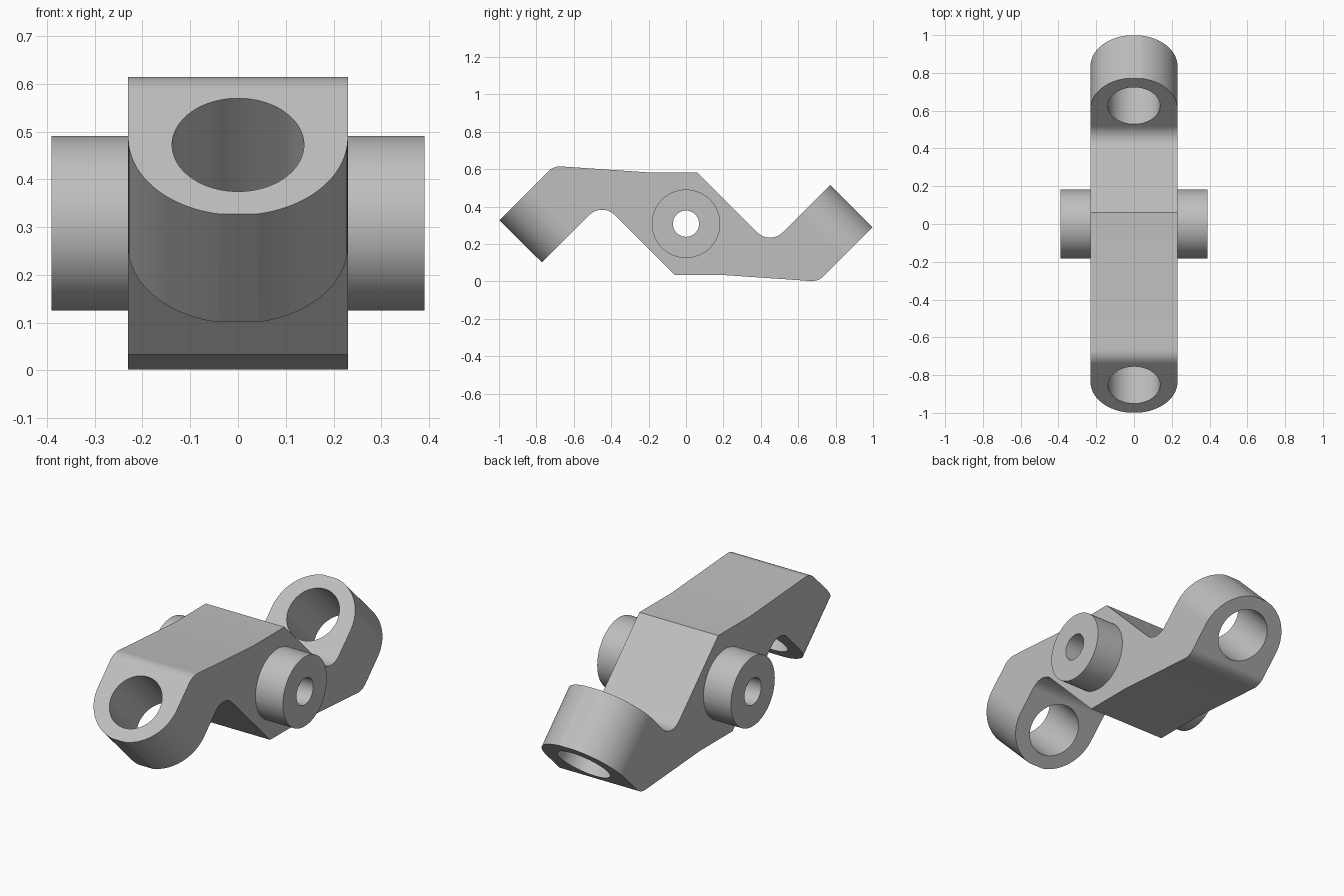
import bpy, bmesh, math
from mathutils import Vector

cube = bpy.data.objects.get("Cube")
if cube:
    bpy.data.objects.remove(cube, do_unlink=True)

MID = 0.308            # height of the pivot, centre of the half-turn symmetry
HALF_WIDTH = 0.23
X = Vector((1, 0, 0))
ALONG = Vector((0, 1, 1)).normalized()     # from front tip to back tip
BORE = Vector((0, 1, -1)).normalized()     # axis of the eye holes
CENTRE = Vector((0, 0, MID))

metal = bpy.data.materials.new("grey metal")
metal.use_nodes = True
grey = (0.52, 0.52, 0.52, 1)
metal.diffuse_color = grey
metal.node_tree.nodes["Principled BSDF"].inputs["Base Color"].default_value = grey


def prism(name, outline, depth):
    """Solid made by sweeping a closed outline along a vector, both ways."""
    bm = bmesh.new()
    face = bm.faces.new([bm.verts.new(p - depth) for p in outline])
    swept = bmesh.ops.extrude_face_region(bm, geom=[face])["geom"]
    verts = [v for v in swept if isinstance(v, bmesh.types.BMVert)]
    bmesh.ops.translate(bm, verts=verts, vec=depth * 2)
    bmesh.ops.recalc_face_normals(bm, faces=bm.faces)
    mesh = bpy.data.meshes.new(name)
    bm.to_mesh(mesh)
    bm.free()
    mesh.materials.append(metal)
    obj = bpy.data.objects.new(name, mesh)
    bpy.context.collection.objects.link(obj)
    return obj


def arc(centre, u, v, radius, start, end, steps):
    angles = [start + (end - start) * i / steps for i in range(steps + 1)]
    return [centre + (u * math.cos(a) + v * math.sin(a)) * radius for a in angles]


def rod(name, centre, axis, radius, half_length):
    u = axis.cross(X) if axis != X else Vector((0, 1, 0))
    ring = arc(centre, u, axis.cross(u), radius, 0, math.tau, 96)[:-1]
    return prism(name, ring, axis * half_length)


def fillet(before, corner, after, radius, steps=12):
    a, b = (before - corner).normalized(), (after - corner).normalized()
    half = a.angle(b) / 2
    middle = corner + (a + b).normalized() * radius / math.sin(half)
    start = corner + a * radius / math.tan(half) - middle
    end = corner + b * radius / math.tan(half) - middle
    return [middle + start.slerp(end, i / steps) * radius for i in range(steps + 1)]


def combine(target, tool, operation):
    mod = target.modifiers.new(operation, "BOOLEAN")
    mod.object, mod.operation, mod.solver = tool, operation, "EXACT"
    bpy.context.view_layer.objects.active = target
    bpy.ops.object.modifier_apply(modifier=mod.name)
    bpy.data.objects.remove(tool, do_unlink=True)


# Side profile: upper half given, lower half is its half-turn copy
# (y, height, fillet radius)
upper = [(-0.998, 0.327, 0), (-0.708, 0.617, 0.09), (-0.21, 0.583, 0),
         (0.06, 0.583, 0), (0.449, 0.194, 0.095), (0.77, 0.515, 0)]
corners = upper + [(-y, 2 * MID - z, r) for y, z, r in upper]
points = [Vector((0, y, z)) for y, z, r in corners]
profile = []
for i, (y, z, r) in enumerate(corners):
    if r:
        profile += fillet(points[i - 1], points[i], points[(i + 1) % len(points)], r)
    else:
        profile.append(points[i])
arm = prism("rocker_arm", profile, X * 0.4)

# Rounded ends: keep what lies inside a long round-ended block
reach = 0.695 - HALF_WIDTH
plan = arc(CENTRE + ALONG * reach, X, ALONG, HALF_WIDTH, 0, math.pi, 48)
plan += arc(CENTRE - ALONG * reach, X, ALONG, HALF_WIDTH, math.pi, math.tau, 48)
combine(arm, prism("round_ended_block", plan, BORE * 2), "INTERSECT")

# Pivot boss through the middle, then its bore and the two eye holes
combine(arm, rod("pivot_boss", CENTRE, X, 0.183, 0.39), "UNION")
combine(arm, rod("pivot_bore", CENTRE, X, 0.07, 1), "DIFFERENCE")
for side in (-1, 1):
    hole = rod("eye_hole", CENTRE + ALONG * 0.487 * side, BORE, 0.138, 2)
    combine(arm, hole, "DIFFERENCE")

# Smooth curved walls, keep rims crisp
bpy.ops.object.select_all(action="DESELECT")
arm.select_set(True)
bpy.context.view_layer.objects.active = arm
bpy.ops.object.shade_smooth_by_angle(angle=math.radians(25))
weighted = arm.modifiers.new("even_shading", "WEIGHTED_NORMAL")
weighted.keep_sharp = True
